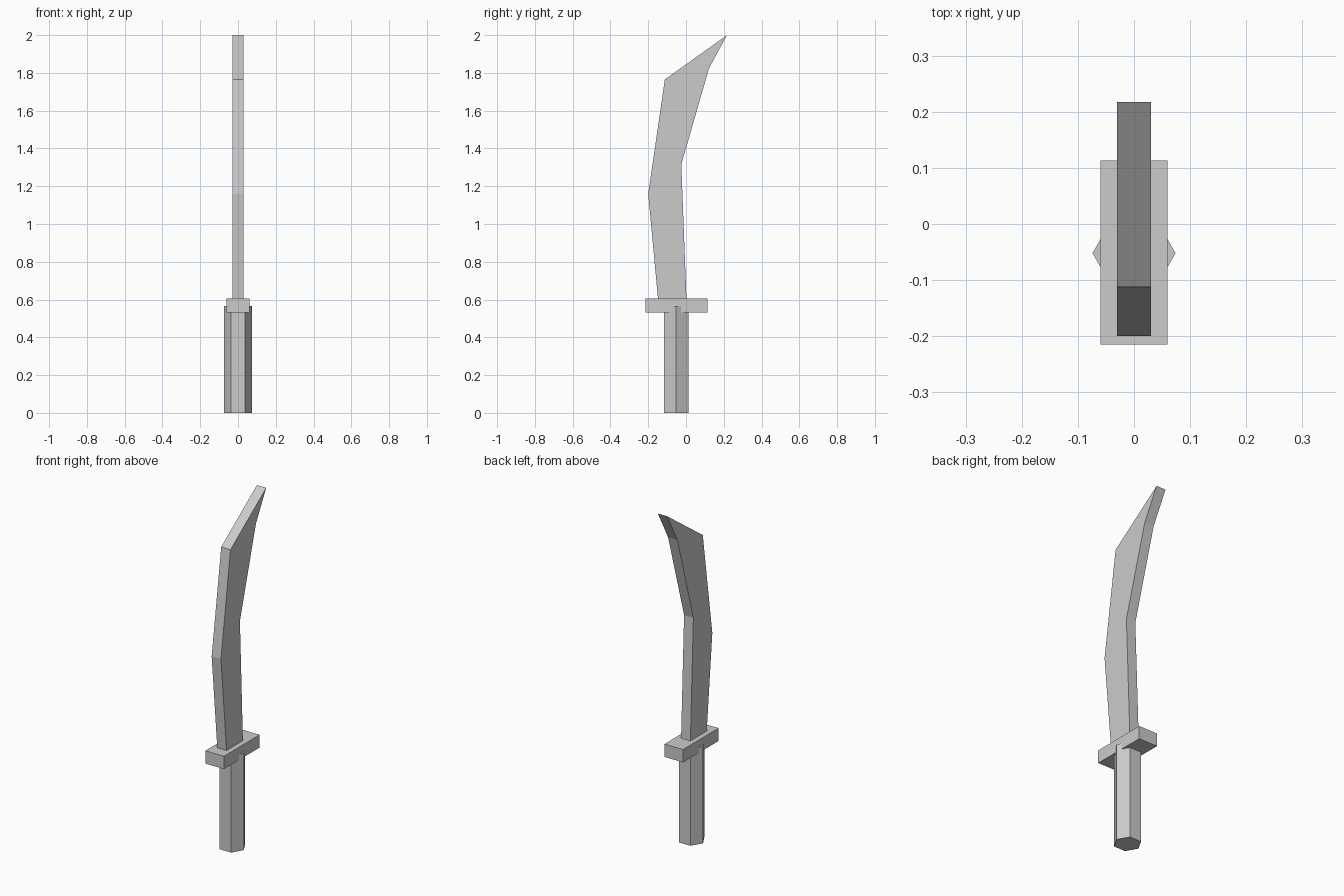
import bpy
import bmesh
from mathutils import Matrix

cube = bpy.data.objects.get("Cube")
if cube:
    bpy.data.objects.remove(cube, do_unlink=True)

# One plain grey for the whole sword
grey = bpy.data.materials.new("plain_grey")
grey.use_nodes = True
GREY = (0.6, 0.6, 0.6, 1)
grey.diffuse_color = GREY
grey.node_tree.nodes["Principled BSDF"].inputs["Base Color"].default_value = GREY


def add_part(name, bm):
    bmesh.ops.recalc_face_normals(bm, faces=bm.faces)
    mesh = bpy.data.meshes.new(name)
    bm.to_mesh(mesh)
    bm.free()
    mesh.materials.append(grey)
    obj = bpy.data.objects.new(name, mesh)
    bpy.context.collection.objects.link(obj)
    return obj


# Curved blade: side profile (y, z) extruded across x
half = 0.03
profile = [(-0.147, 0.59), (-0.2, 1.16), (-0.112, 1.765), (0.217, 2.0),
           (0.122, 1.825), (-0.025, 1.315), (0.003, 0.59)]
bm = bmesh.new()
side = bm.faces.new([bm.verts.new((-half, y, z)) for y, z in profile])
extruded = bmesh.ops.extrude_face_region(bm, geom=[side], use_keep_orig=True)
moved = [v for v in extruded["geom"] if isinstance(v, bmesh.types.BMVert)]
bmesh.ops.translate(bm, verts=moved, vec=(2 * half, 0, 0))
add_part("blade", bm)

# Crossguard block
bm = bmesh.new()
bmesh.ops.create_cube(bm, size=1, matrix=Matrix.Translation((0, -0.051, 0.569))
                      @ Matrix.Diagonal((0.12, 0.328, 0.075, 1)))
add_part("crossguard", bm)

# Six-sided grip with corners pointing left and right
bm = bmesh.new()
bmesh.ops.create_cone(bm, cap_ends=True, segments=6, radius1=0.074, radius2=0.074,
                      depth=0.565, matrix=Matrix.Translation((0, -0.052, 0.2825))
                      @ Matrix.Rotation(1.5707963, 4, "Z"))
add_part("grip", bm)
